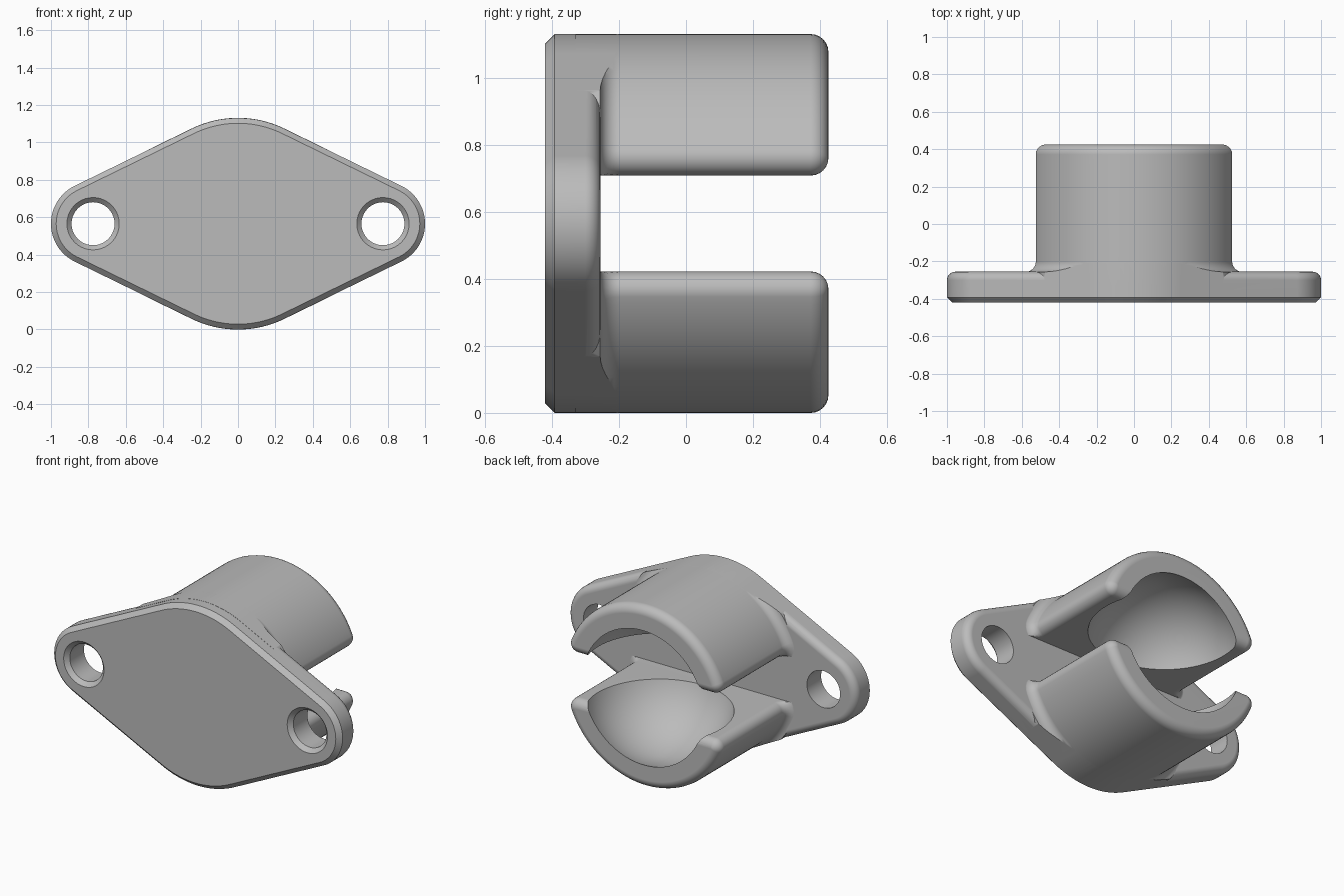
import bpy, bmesh
from math import sin, cos, acos, atan2, sqrt, pi

MID = 0.565            # height of the centre line
R, END_R, END_X = 0.565, 0.225, 0.775
SLOT, FIL = 0.143, 0.055
BACK, FLOOR, FRONT = 0.425, -0.255, -0.42

cube = bpy.data.objects.get("Cube")
if cube:
    bpy.data.objects.remove(cube, do_unlink=True)

grey = bpy.data.materials.new("plain_grey")
grey.use_nodes = True
colour = (0.5, 0.5, 0.5, 1)
grey.diffuse_color = colour
grey.node_tree.nodes["Principled BSDF"].inputs["Base Color"].default_value = colour


def finish(name, bm):
    bmesh.ops.remove_doubles(bm, verts=bm.verts, dist=1e-5)
    bmesh.ops.recalc_face_normals(bm, faces=bm.faces)
    mesh = bpy.data.meshes.new(name)
    bm.to_mesh(mesh)
    bm.free()
    mesh.materials.append(grey)
    ob = bpy.data.objects.new(name, mesh)
    bpy.context.collection.objects.link(ob)
    return ob


def loft(name, arcs, layers, floor=None, flip=1):
    """Outline of arcs (x, z, radius, start, end, steps), lofted through (y, inset) layers."""
    bm = bmesh.new()
    rings = []
    for y, inset in layers:
        ring = []
        for cx, cz, r, a0, a1, n in arcs:
            for i in range(n + 1):
                a = a0 + (a1 - a0) * i / n
                z = cz + (r - inset) * sin(a)
                if floor is not None:
                    z = max(z, floor)
                ring.append(bm.verts.new((cx + (r - inset) * cos(a), y, MID + flip * z)))
        rings.append(ring)
    for lo, hi in zip(rings, rings[1:]):
        for i in range(len(lo)):
            bm.faces.new((lo[i - 1], lo[i], hi[i], hi[i - 1]))
    bm.faces.new(rings[0])
    bm.faces.new(rings[-1])
    return finish(name, bm)


def boolean(ob, tool, operation):
    mod = ob.modifiers.new(operation, "BOOLEAN")
    mod.object, mod.operation, mod.solver = tool, operation, "EXACT"
    bpy.context.view_layer.objects.active = ob
    bpy.ops.object.modifier_apply(modifier=mod.name)
    bpy.data.objects.remove(tool, do_unlink=True)


def round_over(y_end, radius, steps=6):
    """Layers of a convex quarter round ending at y_end."""
    return [(y_end - radius * (1 - sin(t)), radius * (1 - cos(t)))
            for t in (pi / 2 * i / steps for i in range(steps + 1))]


# Diamond outline: a large middle circle and two small ends joined by tangents
phi = acos((R - END_R) / END_X)
diamond = [(END_X, 0, END_R, -phi, phi, 24),
           (0, 0, R, phi, pi - phi, 20),
           (-END_X, 0, END_R, pi - phi, pi + phi, 24),
           (0, 0, R, pi + phi, 2 * pi - phi, 20)]

# Mounting flange, chamfered in front and rounded behind
flange = loft("flange", diamond, [(FRONT, 0.028), (FRONT + 0.028, 0)] + round_over(FLOOR, 0.045))

# Jaw section: a disc segment with rounded tips
tip_z = SLOT + FIL
tip_x = sqrt((R - FIL) ** 2 - tip_z ** 2)
a = atan2(tip_z, tip_x)
segment = [(tip_x, tip_z, FIL, -pi / 2, a, 8),
           (0, 0, R, a, pi - a, 48),
           (-tip_x, tip_z, FIL, pi - a, 3 * pi / 2, 8)]

# Flare at the root, straight wall, rounded rim
flare = [(FLOOR - 0.001 + FIL * (1 - cos(t)), FIL * (sin(t) - 1))
         for t in (pi / 2 * i / 6 for i in range(7))]
jaw_layers = [(-0.33, -FIL)] + flare + round_over(BACK, FIL - 0.002)

for name, flip in (("upper_jaw", 1), ("lower_jaw", -1)):
    jaw = loft(name, segment, jaw_layers, SLOT, flip)
    # Keep the flare inside the flange outline
    limit = loft("limit", diamond, [(-0.5, -0.001), (0.6, -0.001)])
    boolean(jaw, limit, "INTERSECT")
    # Ball socket
    bm = bmesh.new()
    bmesh.ops.create_uvsphere(bm, u_segments=64, v_segments=32, radius=0.45)
    bmesh.ops.translate(bm, verts=bm.verts, vec=(0, 0.265, MID))
    boolean(jaw, finish("socket", bm), "DIFFERENCE")
    boolean(flange, jaw, "UNION")

# Screw holes, countersunk in front
for side in (-1, 1):
    hole = loft("hole", [(side * END_X, 0, 0.115, 0, 2 * pi, 40)],
                [(FRONT - 0.01, -0.035), (FRONT + 0.025, 0), (-0.1, 0)])
    boolean(flange, hole, "DIFFERENCE")

# Smooth shading with sharp edges kept
flange.name = "ball_holder"
bpy.ops.object.select_all(action="DESELECT")
flange.select_set(True)
bpy.context.view_layer.objects.active = flange
bpy.ops.object.shade_smooth_by_angle(angle=0.5)
weighted = flange.modifiers.new("weighted_normals", "WEIGHTED_NORMAL")
weighted.keep_sharp = True
